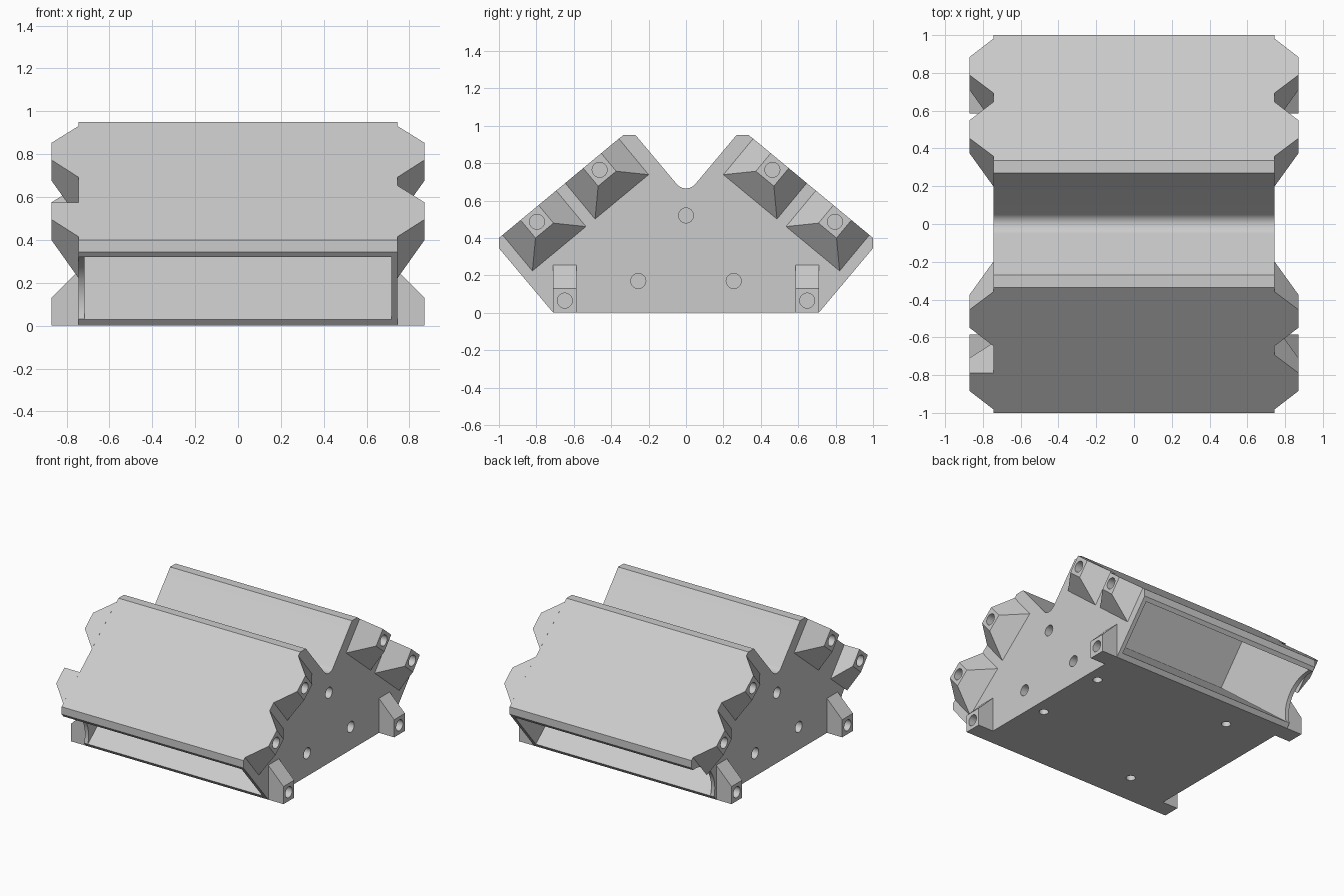
import bpy, bmesh
from math import sin, cos, pi, radians
from mathutils import Vector

cube = bpy.data.objects.get("Cube")
if cube:
    bpy.data.objects.remove(cube, do_unlink=True)

grey = bpy.data.materials.new("plain_grey")
grey.use_nodes = True
GREY = (0.6, 0.6, 0.6, 1)
grey.diffuse_color = GREY
grey.node_tree.nodes["Principled BSDF"].inputs["Base Color"].default_value = GREY

END, LUG = 0.745, 0.87          # half length of the block, and with its lugs
ALONG = Vector((0.77, 0.638))   # up the sloping top, in (y, z)
DOWN = Vector((0.638, -0.77))   # from the sloping top into the block


def slope(side, s, n):
    """Point (y, z) at distance s up the slope and n beneath it."""
    p = Vector((-1, 0.40)) + ALONG * s + DOWN * n
    return (-side * p.x, p.y)


def loft(name, x0, ring0, x1, ring1=None):
    """Closed solid between two matching (y, z) rings."""
    bm = bmesh.new()
    a = [bm.verts.new((x0, y, z)) for y, z in ring0]
    b = [bm.verts.new((x1, y, z)) for y, z in (ring1 or ring0)]
    bm.faces.new(a)
    bm.faces.new(b[::-1])
    for i in range(len(a)):
        j = (i + 1) % len(a)
        bm.faces.new((a[i], b[i], b[j], a[j]))
    bmesh.ops.recalc_face_normals(bm, faces=bm.faces)
    mesh = bpy.data.meshes.new(name)
    bm.to_mesh(mesh)
    bm.free()
    mesh.materials.append(grey)
    ob = bpy.data.objects.new(name, mesh)
    bpy.context.collection.objects.link(ob)
    return ob


def circle(c, r, count=32):
    return [(c[0] + r * cos(2 * pi * i / count), c[1] + r * sin(2 * pi * i / count))
            for i in range(count)]


def cut(ob, cutters):
    """Subtract the cutters, keep the result, drop the cutters."""
    for c in cutters:
        c.hide_render = True
        m = ob.modifiers.new("cut", 'BOOLEAN')
        m.operation, m.solver, m.object = 'DIFFERENCE', 'EXACT', c
    bpy.context.view_layer.update()
    dg = bpy.context.evaluated_depsgraph_get()
    mesh = bpy.data.meshes.new_from_object(ob.evaluated_get(dg))
    ob.modifiers.clear()
    ob.data = mesh
    for c in cutters:
        bpy.data.objects.remove(c, do_unlink=True)
    bpy.ops.object.select_all(action='DESELECT')
    ob.select_set(True)
    bpy.context.view_layer.objects.active = ob
    bpy.ops.object.shade_smooth_by_angle(angle=radians(25))


# Main block: two sloping wings with a rounded valley between them
R = 0.065
valley = [(R * sin(radians(a)), 0.665 + R - R * cos(radians(a)))
          for a in range(50, -51, -5)]
half = [(0.71, 0), (1, 0.345), (1, 0.40), (0.335, 0.95), (0.27, 0.95)]
profile = half + valley + [(-y, z) for y, z in reversed(half)]
block = loft("main_block", -END, profile, END)

cutters = []
for side in (-1, 1):
    # Long slot entering through the lower sloping face
    box = [slope(side, s, n) for s, n in
           ((-0.15, 0.074), (0.847, 0.074), (0.847, 0.454), (-0.15, 0.454))]
    cutters.append(loft("slot_cutter", -0.715, box, 0.715))
    # Shallow round notch in one end wall of the slot
    cutters.append(loft("notch_cutter", -0.8, circle(slope(side, -0.163, 0.264), 0.23, 64), -0.70))
    # Three round holes in each end face
    for centre in ((0, 0.52), (-0.255, 0.17), (0.255, 0.17)):
        cutters.append(loft("hole_cutter", side * (END + 0.05), circle(centre, 0.04),
                            side * (END - 0.2)))
# Four mounting holes underneath
for x, y in ((0.647, 0.39), (0.647, -0.17), (-0.395, 0.49), (-0.37, -0.475)):
    c = loft("base_hole_cutter", -0.12, circle((0, 0), 0.032), 0.12)
    c.rotation_euler.y = pi / 2
    c.location = (x, y, 0)
    cutters.append(c)
cut(block, cutters)


def drill(lug, x, centre):
    cut(lug, [loft("lug_hole_cutter", x * (LUG + 0.05), circle(centre, 0.04),
                   x * (END + 0.01))])


# Lugs at both ends of both wings
for x, x_name in ((-1, "right"), (1, "left")):
    for side, y_name in ((-1, "front"), (1, "back")):
        for s0, level in ((0.025, "lower"), (0.46, "upper")):
            s1 = s0 + 0.372
            # One lug has a square upper side
            if x == -1 and side == -1 and level == "lower":
                s1 = s0 + 0.25
            base = [slope(side, s, n) for s, n in
                    ((s0, 0), (s1, 0), (s1, 0.25), (s0, 0.25))]
            a, b = s0 + 0.125, s0 + 0.25
            tip = [slope(side, s, n) for s, n in
                   ((a, 0), (b, 0), (b, 0.125), (a, 0.125))]
            lug = loft(f"{level}_lug_{y_name}_{x_name}", x * END, base, x * LUG, tip)
            drill(lug, x, slope(side, s0 + 0.187, 0.063))
        # Foot lug with a sloping top
        y0, y1 = side * 0.585, side * 0.71
        foot = loft(f"foot_lug_{y_name}_{x_name}",
                    x * END, [(y0, 0), (y1, 0), (y1, 0.255), (y0, 0.255)],
                    x * LUG, [(y0, 0), (y1, 0), (y1, 0.13), (y0, 0.13)])
        drill(foot, x, (side * 0.648, 0.065))
